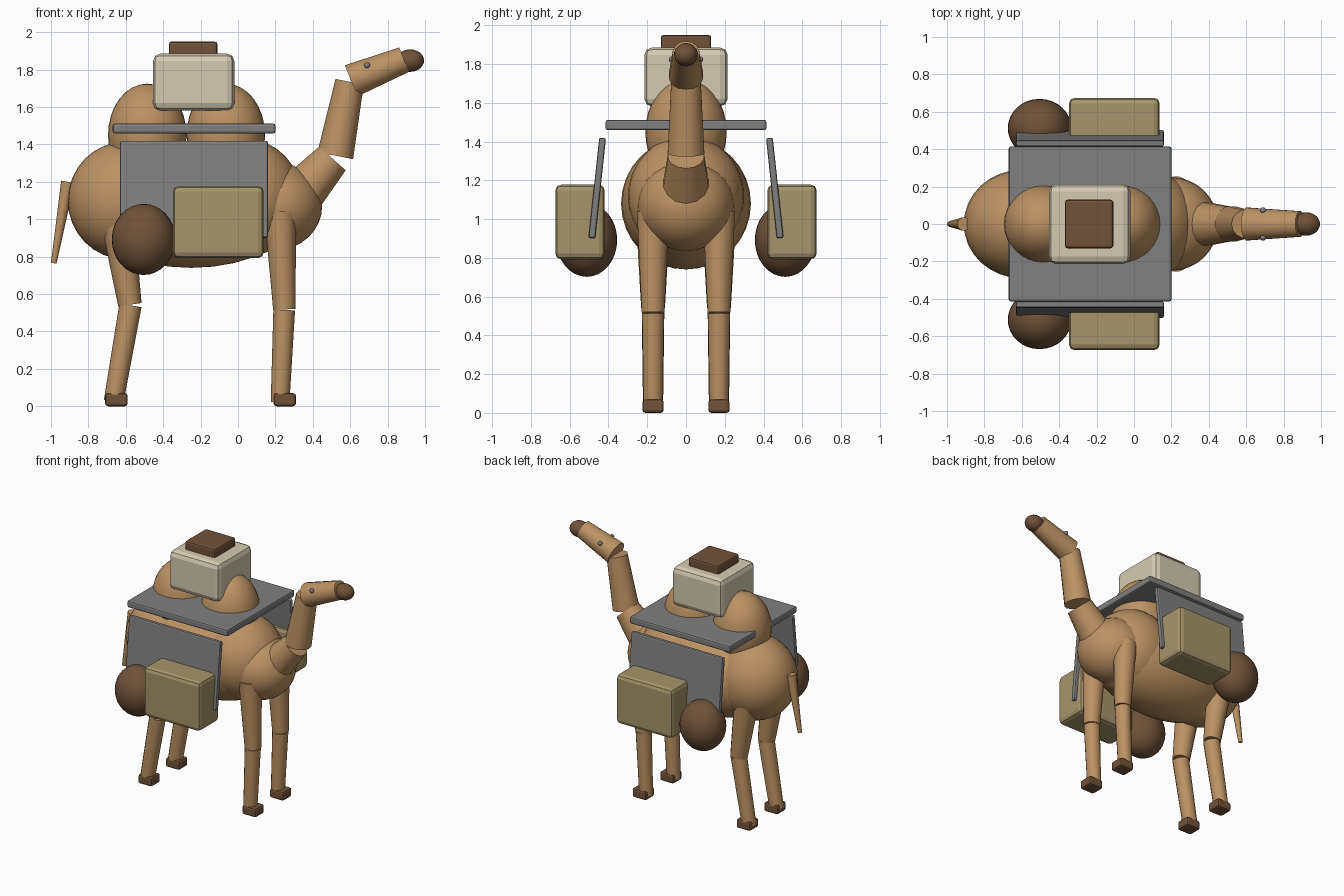
import bpy
import math
from mathutils import Vector

cube = bpy.data.objects.get("Cube")
if cube:
    bpy.data.objects.remove(cube, do_unlink=True)


def material(name, rgb):
    mat = bpy.data.materials.new(name)
    mat.use_nodes = True
    colour = (*rgb, 1)
    mat.diffuse_color = colour
    mat.node_tree.nodes["Principled BSDF"].inputs["Base Color"].default_value = colour
    return mat


tan = material("tan hide", (0.5, 0.29, 0.125))
brown = material("dark brown", (0.16, 0.085, 0.042))
khaki = material("khaki canvas", (0.38, 0.3, 0.15))
cream = material("cream canvas", (0.66, 0.6, 0.45))
grey = material("grey cloth", (0.215, 0.215, 0.22))


def finish(name, mat, smooth):
    obj = bpy.context.object
    obj.name = name
    obj.data.materials.clear()
    obj.data.materials.append(mat)
    if smooth:
        bpy.ops.object.shade_smooth_by_angle(angle=math.radians(40))
    return obj


def ball(name, mat, centre, radii, segments=32):
    bpy.ops.mesh.primitive_uv_sphere_add(
        segments=segments, ring_count=segments // 2, radius=1, location=centre)
    bpy.context.object.scale = radii
    bpy.ops.object.transform_apply(location=False, rotation=False, scale=True)
    return finish(name, mat, True)


def limb(name, mat, start, end, r_start, r_end, sides=14):
    """Tapered cylinder between two points."""
    a, b = Vector(start), Vector(end)
    bpy.ops.mesh.primitive_cone_add(
        vertices=sides, radius1=r_start, radius2=r_end,
        depth=(b - a).length, location=(a + b) / 2)
    obj = bpy.context.object
    obj.rotation_euler = (b - a).to_track_quat("Z", "Y").to_euler()
    return finish(name, mat, True)


def box(name, mat, centre, size, bevel, tilt=0):
    bpy.ops.mesh.primitive_cube_add(size=1, location=centre)
    obj = bpy.context.object
    obj.scale = size
    bpy.ops.object.transform_apply(location=False, rotation=False, scale=True)
    obj.rotation_euler.x = tilt
    mod = obj.modifiers.new("soft edges", "BEVEL")
    mod.width = bevel
    mod.segments = 2
    return finish(name, mat, False)


# Body masses
ball("barrel", tan, (-0.25, 0, 1.08), (0.6, 0.335, 0.34))
ball("haunch", tan, (-0.6, 0, 1.1), (0.31, 0.29, 0.315))
ball("shoulder", tan, (0.04, 0, 1.115), (0.3, 0.3, 0.315))
ball("chest", tan, (0.2, 0, 1.07), (0.25, 0.25, 0.235))
ball("rear_hump", tan, (-0.485, 0, 1.45), (0.21, 0.21, 0.275))
ball("front_hump", tan, (-0.065, 0, 1.45), (0.21, 0.21, 0.275))

# Neck, head and tail
limb("lower_neck", tan, (0.32, 0, 1.12), (0.505, 0, 1.325), 0.13, 0.095)
limb("upper_neck", tan, (0.52, 0, 1.34), (0.597, 0, 1.735), 0.097, 0.077)
limb("head", tan, (0.605, 0, 1.74), (0.888, 0, 1.853), 0.09, 0.07)
ball("muzzle", brown, (0.92, 0, 1.848), (0.075, 0.062, 0.06), 24)
limb("tail", tan, (-0.91, 0, 1.2), (-0.985, 0, 0.765), 0.036, 0.015, 10)

for label, side in (("near", -1), ("far", 1)):
    # Eyes
    ball(label + "_eye", grey, (0.69, side * 0.073, 1.823), (0.016,) * 3, 12)

    # Legs and feet
    y = side * 0.17
    limb(label + "_front_thigh", tan, (0.225, y, 1.04), (0.248, y, 0.518), 0.085, 0.06)
    limb(label + "_front_shin", tan, (0.247, y, 0.515), (0.225, y, 0.02), 0.058, 0.05)
    limb(label + "_rear_thigh", tan, (-0.645, y, 1.0), (-0.578, y, 0.543), 0.09, 0.063)
    limb(label + "_rear_shin", tan, (-0.575, y, 0.54), (-0.665, y, 0.025), 0.06, 0.053)
    for part, x in (("front", 0.25), ("rear", -0.65)):
        box(f"{label}_{part}_foot", brown, (x, y, 0.035), (0.12, 0.11, 0.07), 0.015)

    # Hanging flap, saddle bag and round bundle
    box(label + "_flap", grey, (-0.235, side * 0.458, 1.16),
        (0.79, 0.035, 0.52), 0.01, side * 0.107)
    box(label + "_saddle_bag", khaki, (-0.105, side * 0.547, 0.985),
        (0.485, 0.255, 0.385), 0.03)
    ball(label + "_bundle", brown, (-0.505, side * 0.512, 0.892), (0.17, 0.157, 0.19))

# Saddle platform and top load
box("saddle_platform", grey, (-0.235, 0, 1.485), (0.87, 0.83, 0.053), 0.012)
box("top_pack", cream, (-0.237, 0, 1.733), (0.435, 0.43, 0.305), 0.04)
box("top_roll", brown, (-0.24, 0, 1.91), (0.26, 0.26, 0.08), 0.015)
